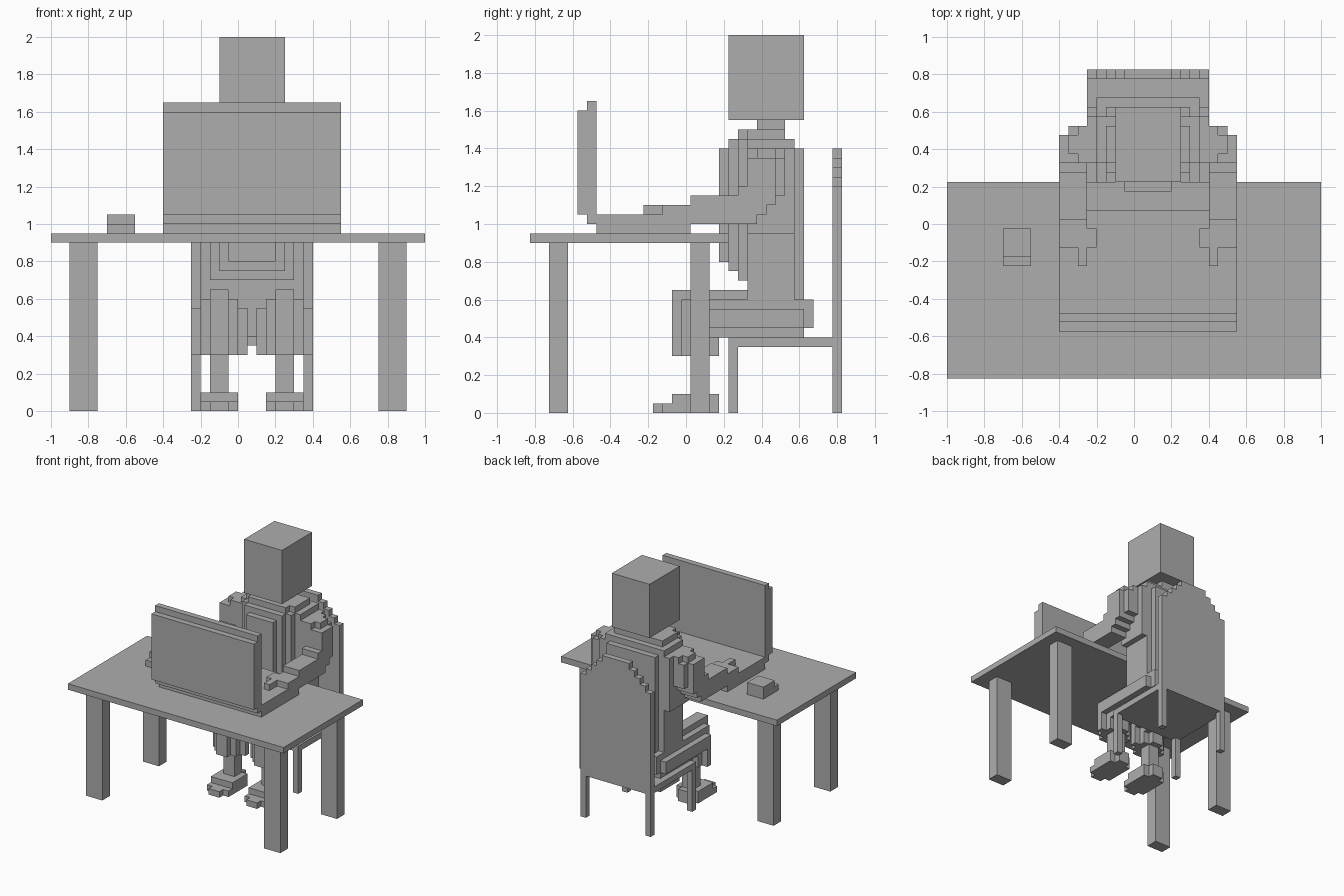
import bpy
import bmesh
from mathutils import Matrix, Vector

cube = bpy.data.objects.get("Cube")
if cube:
    bpy.data.objects.remove(cube)

UNIT = 0.05          # size of one block
BODY = 1.5           # blocks from the world centre to the sitter's centre line

grey = bpy.data.materials.new("plain grey")
grey.use_nodes = True
grey.diffuse_color = (0.42, 0.42, 0.42, 1)
grey.node_tree.nodes["Principled BSDF"].inputs["Base Color"].default_value = grey.diffuse_color


def slab(width, y, z, x=0):
    """A box in block units: its width around x, its y span and its z span."""
    centre = Vector((x, sum(y) / 2 + 0.5, sum(z) / 2))
    return centre, Vector((width, y[1] - y[0], z[1] - z[0]))


def part(name, slabs, centre=BODY, side=1):
    """Joins slabs into one object; side = -1 mirrors them across the centre."""
    bm = bmesh.new()
    for middle, size in slabs:
        spot = Vector((centre + side * middle.x, middle.y, middle.z))
        matrix = Matrix.Translation(spot * UNIT) @ Matrix.Diagonal((*(size * UNIT), 1))
        bmesh.ops.create_cube(bm, size=1, matrix=matrix)
    mesh = bpy.data.meshes.new(name)
    bm.to_mesh(mesh)
    bm.free()
    mesh.materials.append(grey)
    bpy.context.collection.objects.link(bpy.data.objects.new(name, mesh))


def pair(name, slabs, centre=BODY):
    part("left_" + name, slabs, centre)
    part("right_" + name, slabs, centre, side=-1)


# Table
part("table_top", [slab(width=40, y=(-17, 4), z=(18, 19))], centre=0)
pair("front_table_leg", [slab(width=3, y=(-15, -13), z=(0, 18), x=16.5)], centre=0)
pair("back_table_leg", [slab(width=3, y=(0, 2), z=(0, 18), x=16.5)], centre=0)

# Laptop and mouse
part("laptop_base", [
    slab(width=19, y=(-10, 0), z=(19, 20)),
    slab(width=19, y=(-11, 0), z=(20, 21)),
    slab(width=13, y=(-10, 1), z=(20, 21)),
])
part("laptop_screen", [
    slab(width=19, y=(-12, -11), z=(21, 32)),
    slab(width=19, y=(-11, -10), z=(20, 33)),
])
part("mouse", [
    slab(width=3, y=(-5, -1), z=(19, 20)),
    slab(width=3, y=(-4, -1), z=(20, 21)),
], centre=-12.5)

# Chair, with a stepped arch on its back
part("chair_seat", [slab(width=13, y=(4, 16), z=(7, 8))])
part("chair_back", [
    slab(width=13 - 2 * step, y=(15, 16), z=(8, 24 + step)) for step in range(5)
])
pair("front_chair_leg", [slab(width=1, y=(4, 5), z=(0, 7), x=6)])
pair("back_chair_leg", [slab(width=1, y=(15, 16), z=(0, 7), x=6)])

# Head, neck and collar
part("head", [slab(width=7, y=(4, 12), z=(31, 40))])
part("neck", [slab(width=3, y=(7, 10), z=(30, 31))])
part("collar", [
    slab(width=9, y=(6, 10), z=(29, 30)),
    slab(width=7, y=(5, 6), z=(29, 30)),
])

# Torso, with a belly rounded in layers
part("torso", [
    slab(width=11, y=(6, 11), z=(8, 29)),
    slab(width=13, y=(6, 11), z=(19, 28)),
    slab(width=9, y=(11, 12), z=(8, 28)),
])
part("belly", [
    slab(width=5 + 2 * layer, y=(3 + layer, 4 + layer), z=(16 - layer, min(28 + layer, 29)))
    for layer in range(3)
])

# Bent arms
pair("shoulder", [
    slab(width=2, y=(7, 9), z=(27, 28), x=7.5),
    slab(width=1, y=(6, 10), z=(27, 28), x=7),
])
pair("upper_arm", [
    slab(width=3, y=(6, 9), z=(24, 27), x=8),
    slab(width=2, y=(9, 10), z=(24, 27), x=7.5),
    slab(width=3, y=(5, 9), z=(23, 24), x=8),
    slab(width=2, y=(9, 10), z=(23, 24), x=7.5),
])
pair("forearm", [
    slab(width=3, y=(0, 9), z=(22, 23), x=8),
    slab(width=3, y=(0, 8), z=(21, 22), x=8),
    slab(width=3, y=(0, 7), z=(20, 21), x=8),
])
pair("hand", [
    slab(width=3, y=(-3, 0), z=(21, 22), x=8),
    slab(width=4, y=(-3, -1), z=(21, 22), x=7.5),
])
pair("finger", [slab(width=1, y=(-5, -3), z=(21, 22), x=7)])

# Bent legs, each layer wider and shorter than the last
pair("thigh", [
    slab(width=2, y=(-2, 8), z=(8, 13), x=3.5),
    slab(width=4, y=(-1, 13), z=(9, 12), x=3.5),
    slab(width=6, y=(0, 12), z=(9, 11), x=3.5),
    slab(width=4, y=(2, 12), z=(8, 9), x=3.5),
])
part("seat_of_trousers", [slab(width=11, y=(10, 13), z=(9, 12))])
pair("trouser_leg", [
    slab(width=2, y=(-2, 3), z=(6, 12), x=3.5),
    slab(width=4, y=(-1, 2), z=(6, 12), x=3.5),
    slab(width=6, y=(0, 1), z=(6, 11), x=3.5),
])
pair("shin", [slab(width=2, y=(0, 2), z=(2, 6), x=3.5)])
pair("shoe", [
    slab(width=4, y=(-2, 2), z=(0, 2), x=3.5),
    slab(width=2, y=(2, 3), z=(0, 2), x=3.5),
    slab(width=4, y=(-3, -2), z=(0, 1), x=3.5),
    slab(width=2, y=(-4, -3), z=(0, 1), x=3.5),
])
